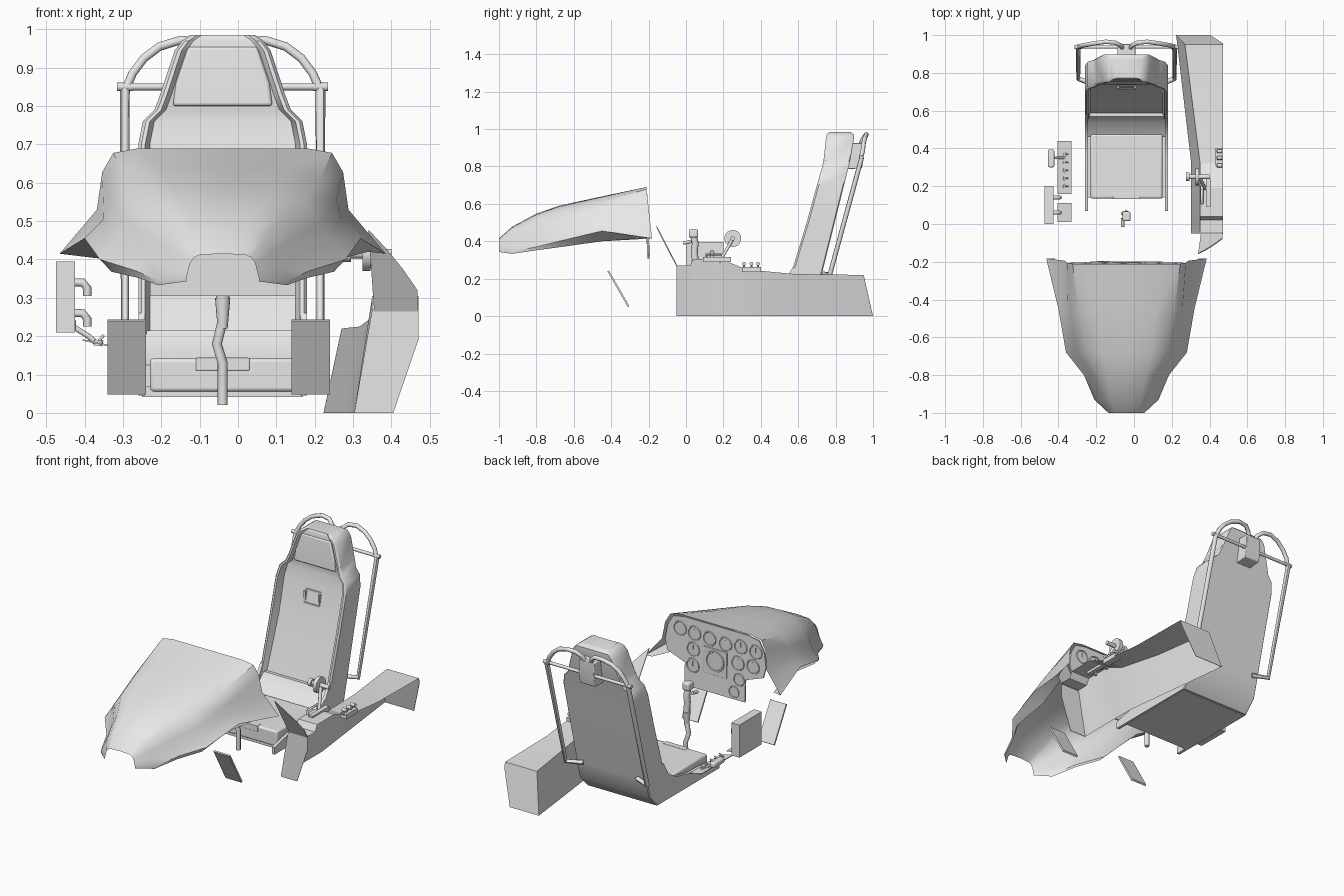
import bpy, bmesh, math
from mathutils import Vector

if "Cube" in bpy.data.objects:
    bpy.data.objects.remove(bpy.data.objects["Cube"])

CX = -0.04  # centre line of seat, cowl and stick
GREY = bpy.data.materials.new("plain_grey")
GREY.diffuse_color = (0.8, 0.8, 0.8, 1)
GREY.use_nodes = True
GREY.node_tree.nodes["Principled BSDF"].inputs["Base Color"].default_value = GREY.diffuse_color


def finish(obj, angle=30):
    bpy.ops.object.select_all(action='DESELECT')
    obj.select_set(True)
    bpy.context.view_layer.objects.active = obj
    bpy.ops.object.shade_smooth_by_angle(angle=math.radians(angle))
    return obj


def make(name, bm, bevel=0, angle=30, up=False):
    bmesh.ops.recalc_face_normals(bm, faces=bm.faces)
    if up and sum(f.normal.z * f.calc_area() for f in bm.faces) < 0:
        bmesh.ops.reverse_faces(bm, faces=bm.faces)
    me = bpy.data.meshes.new(name)
    bm.to_mesh(me)
    bm.free()
    me.materials.append(GREY)
    obj = bpy.data.objects.new(name, me)
    bpy.context.collection.objects.link(obj)
    if bevel:
        m = obj.modifiers.new("bevel", 'BEVEL')
        m.width, m.segments = bevel, 3
    return finish(obj, angle)


def loft(name, sections, closed=True, caps=True, angle=30, bevel=0, up=False):
    bm = bmesh.new()
    rings = [[bm.verts.new(p) for p in s] for s in sections]
    n = len(rings[0])
    for a, b in zip(rings, rings[1:]):
        for i in range(n if closed else n - 1):
            j = (i + 1) % n
            bm.faces.new((a[i], a[j], b[j], b[i]))
    if caps:
        bm.faces.new(rings[0])
        bm.faces.new(rings[-1])
    return make(name, bm, bevel, angle, up)


def box(name, x0, x1, y0, y1, z0, z1, bevel=0):
    return loft(name, [[(x0, y0, z), (x1, y0, z), (x1, y1, z), (x0, y1, z)]
                       for z in (z0, z1)], bevel=bevel)


def side_profile(name, pts, x0, x1, bevel=0):
    return loft(name, [[(x, y, z) for y, z in pts] for x in (x0, x1)], bevel=bevel)


def rod(name, a, b, r, r2=None, n=16):
    a, b = Vector(a), Vector(b)
    q = (b - a).to_track_quat('Z', 'Y')
    ring = [Vector((math.cos(2 * math.pi * i / n), math.sin(2 * math.pi * i / n), 0))
            for i in range(n)]
    return loft(name, [[c + q @ (v * k) for v in ring]
                       for c, k in ((a, r), (b, r if r2 is None else r2))])


def tube(name, pts, r):
    cu = bpy.data.curves.new(name, 'CURVE')
    cu.dimensions = '3D'
    cu.bevel_depth, cu.bevel_resolution, cu.use_fill_caps = r, 2, True
    sp = cu.splines.new('POLY')
    sp.points.add(len(pts) - 1)
    for p, co in zip(sp.points, pts):
        p.co = (*co, 1)
    cu.materials.append(GREY)
    obj = bpy.data.objects.new(name, cu)
    bpy.context.collection.objects.link(obj)
    bpy.ops.object.select_all(action='DESELECT')
    obj.select_set(True)
    bpy.context.view_layer.objects.active = obj
    bpy.ops.object.convert(target='MESH')
    return finish(bpy.context.view_layer.objects.active, 50)


# Cowl: half sections (x, z) from nose to rear, mirrored; the last point folds under
cowl = [
    (-1.0, [(0, .415), (.06, .412), (.075, .405), (.085, .39), (.09, .37), (.095, .35), (.094, .343)]),
    (-.93, [(0, .478), (.08, .474), (.11, .455), (.13, .42), (.15, .38), (.17, .345), (.168, .333)]),
    (-.80, [(0, .548), (.1, .543), (.155, .515), (.185, .455), (.20, .41), (.225, .37), (.22, .352)]),
    (-.68, [(0, .59), (.13, .585), (.215, .555), (.258, .495), (.28, .445), (.32, .40), (.29, .368)]),
    (-.45, [(0, .64), (.16, .637), (.255, .613), (.297, .555), (.31, .505), (.36, .455), (.30, .40)]),
    (-.20, [(0, .69), (.22, .69), (.285, .678), (.314, .628), (.328, .53), (.425, .415), (.38, .42)]),
]
secs = []
for y, half in cowl:
    full = [(-x, z) for x, z in reversed(half[1:])] + half
    # the rear edge leans back towards its lower tips
    secs.append([(CX + x, y if y < -.3 else -.212 + (.69 - z) * .11, z) for x, z in full])
loft("cowl", secs, closed=False, caps=False, angle=38, up=True)


# Instrument panel with gauges
def panel_y(z):
    return -0.222 + (0.69 - z) * 0.04


half = [(.20, .682), (.27, .669), (.303, .612), (.316, .53), (.30, .47), (.19, .43), (.19, .305)]
outline = half + [(-x, z) for x, z in reversed(half)]
loft("instrument_panel", [[(CX + x, panel_y(z) + d, z) for x, z in outline] for d in (0, .008)])
gauges = [(.225, .61, .042), (.135, .605, .042), (.04, .60, .042), (-.06, .595, .042),
          (-.155, .605, .042), (-.25, .60, .042), (.14, .515, .042), (-.14, .51, .042),
          (-.235, .515, .042), (.14, .425, .042), (-.15, .42, .036), (-.12, .345, .034),
          (0, .485, .06)]
box("attitude_frame", CX - .075, CX + .075, panel_y(.485) + .006, panel_y(.485) + .012, .405, .555,
    bevel=.003)
for i, (x, z, r) in enumerate(gauges):
    y = panel_y(z) + (.012 if r > .05 else .008)
    bez = [[(CX + x + math.cos(a) * k, y + h, z + math.sin(a) * k) for a in
            (2 * math.pi * j / 24 for j in range(24))]
           for k, h in ((r, -.002), (r * .96, .004), (r * .84, .004), (r * .8, .001))]
    loft(f"gauge_bezel_{i}", bez)
    box(f"gauge_needle_{i}", CX + x - .002, CX + x + .002, y, y + .003, z, z + r * .6)


# Seat back: U-shaped sections up the leaning back (z, half width, front, rear, recess)
levels = [(.045, .22, .50, .63, .02), (.115, .22, .535, .698, .02), (.22, .22, .56, .725, .03),
          (.5, .22, .645, .795, .05), (.70, .22, .70, .845, .045), (.76, .208, .717, .86, .04),
          (.79, .178, .726, .868, .03), (.83, .163, .735, .878, .014), (.945, .125, .748, .897, .012),
          (.97, .106, .752, .897, .01), (.985, .085, .768, .88, .004)]
secs = []
for z, w, f, b, d in levels:
    secs.append([(CX + x, y, z) for x, y in (
        (-w + .005, b), (-w, b - .006), (-w, f + .01), (-w + .008, f), (-w + .018, f), (-w + .03, f + d),
        (w - .03, f + d), (w - .018, f), (w - .008, f), (w, f + .01), (w, b - .006), (w - .005, b))])
loft("seat_back", secs, angle=35)
loft("headrest_pad", [[(CX + x, y, z) for x in (-w, w) for y in ((f, b) if x < 0 else (b, f))]
                      for z, w, f, b in ((.80, .13, .738, .80), (.86, .122, .743, .80),
                                         (.955, .09, .756, .80))], bevel=.008)
# Small buckle frame on the back cushion
for n, x0, x1, z0, z1 in (("top", -.05, .05, .655, .665), ("bottom", -.05, .05, .585, .595),
                          ("left", -.05, -.04, .595, .655), ("right", .04, .05, .595, .655)):
    yb = .745 - (.66 - z0) * .25
    box("buckle_frame_" + n, CX + x0, CX + x1, yb - .012, yb + .04, z0, z1)

# Seat pan, cushion and rear ramp
side_profile("seat_ramp", [(.46, .125), (.54, .17), (.57, .215), (.64, .215), (.62, .045), (.46, .045)],
             CX - .205, CX + .205)
box("seat_pan", CX - .21, CX + .21, .14, .62, .042, .07)
box("seat_cushion", CX - .19, CX + .19, .135, .475, .055, .142, bevel=.01)
box("cushion_front_tab", CX - .07, CX + .07, .132, .165, .11, .144, bevel=.003)
for s, tag in ((-1, "left"), (1, "right")):
    side_profile("seat_side_" + tag,
                 [(.07, .045), (.07, .085), (.2, .115), (.35, .12), (.46, .145), (.53, .19), (.57, .26),
                  (.64, .26), (.62, .045)], CX + s * .203, CX + s * .22)

    # Tube frame behind the seat
    def fx(x, y, z, s=s):
        return (CX + s * x, y, z)
    tube("frame_post_" + tag, [fx(.17, .735, .225), fx(.255, .77, .225), fx(.255, .94, .85)], .013)
    tube("frame_arch_" + tag, [fx(.25, .937, .85), fx(.235, .945, .885), fx(.205, .95, .925),
                               fx(.165, .957, .955), fx(.11, .965, .972), fx(.06, .96, .968),
                               fx(.03, .945, .945), fx(.02, .93, .91)], .012)
    rod("frame_cap_" + tag, fx(.235, .937, .85), fx(.275, .937, .85), .011)
    # Foot pedals
    x0 = -.29 if s < 0 else .19
    side_profile("pedal_" + tag, [(-.42, .24), (-.412, .244), (-.303, .054), (-.311, .048)],
                 x0 - .05, x0 + .05)
rod("frame_crossbar", (CX - .27, .937, .85), (CX + .27, .937, .85), .009)
side_profile("frame_mount", [(.85, .785), (.94, .79), (.95, .84), (.952, .925), (.89, .925)],
             CX - .048, CX + .048, bevel=.004)

# Control stick
tube("stick_shaft", [(CX, .06, .02), (CX, .06, .13), (CX - .015, .055, .18), (CX, .05, .24)], .013)
rod("stick_collar", (CX, .05, .22), (CX, .05, .30), .013, .02)
tube("stick_grip", [(CX, .05, .29), (CX, .045, .35), (CX, .05, .39), (CX, .04, .43)], .018)
box("stick_head", CX - .022, CX + .022, .015, .065, .42, .465, bevel=.01)
rod("stick_trigger", (CX - .02, .03, .40), (CX - .02, -.015, .39), .009)

# Right console: inner wall and top only, open on its outer side and below
secs = []
for yb, yt, zt, dx in ((-.05, -.05, .27, 0), (.02, .02, .27, 0), (.04, .04, .305, 0), (.19, .19, .305, 0),
                       (.32, .32, .25, 0), (.6, .58, .225, -.033), (1.0, .95, .22, -.08)):
    secs.append([(.303 + dx, yb, 0), (.35 + dx, yt, zt), (.47, yt, zt)])
loft("right_console", secs, closed=False, caps=False, angle=15, up=True)
for n, y0, y1, dx, zt in (("front", -.05, -.05, 0, .27), ("rear", 1.0, .95, -.08, .22)):
    ym = y0 + (y1 - y0) * .19 / zt
    end = [(.303 + dx, y0, 0), (.405, y0, 0), (.47, ym, .19), (.47, y1, zt), (.35 + dx, y1, zt)]
    loft("console_end_" + n, [[(x, y + d, z) for x, y, z in end] for d in (0, -.003 if dx else .003)])
edge = [(.355, -.05, .265), (.47, -.05, .265), (.468, -.08, .32), (.43, -.108, .375),
        (.385, -.137, .43), (.34, -.16, .478)]
loft("console_front_plate", [[(x, y + d, z) for x, y, z in edge] for d in (0, .006)])
# Wheel and levers on the console
tube("wheel_arm", [(.38, .18, .29), (.36, .22, .36), (.345, .25, .415)], .009)
rod("trim_wheel", (.325, .25, .415), (.345, .25, .415), .045, n=20)
rod("wheel_axle", (.275, .25, .415), (.40, .25, .415), .012)
rod("wheel_knob", (.275, .25, .415), (.295, .25, .415), .022)
box("lever_slot", .38, .405, .09, .24, .29, .315)
box("lever_plate", .43, .47, .30, .40, .235, .262)
for i, y in enumerate((.31, .35, .385)):
    rod(f"console_lever_{i}", (.435, y, .25), (.455, y, .28), .006)
    rod(f"console_lever_knob_{i}", (.44, y, .28), (.466, y, .28), .01)
tube("console_handle", [(.36, .2, .29), (.36, .2, .33), (.36, .11, .33), (.36, .11, .29)], .007)

# Left control boxes
box("left_side_box", -.475, -.425, 0, .2, .21, .395)
for y in (.06, .14):
    z = .25 if y < .1 else .33
    tube("left_handle", [(-.43, y, z + .01), (-.405, y, z + .01), (-.393, y, z - .005),
                         (-.393, y, z - .025)], .011)
for n, y0, y1 in (("rear", .16, .44), ("front", .01, .11)):
    loft("left_plate_" + n, [[(-.405, y, .188), (-.33, y, .172), (-.33, y, .176), (-.405, y, .192)]
                             for y in (y0, y1)])
for i in range(5):
    y = .20 + i * .042
    rod(f"switch_base_{i}", (-.365, y, .175), (-.363, y, .19), .012)
    rod(f"switch_{i}", (-.365, y, .185), (-.35, y, .203), .004)
tube("throttle_arm", [(-.37, .35, .183), (-.39, .35, .2), (-.43, .35, .225)], .007)
box("throttle_grip", -.455, -.422, .30, .395, .215, .245, bevel=.008)
